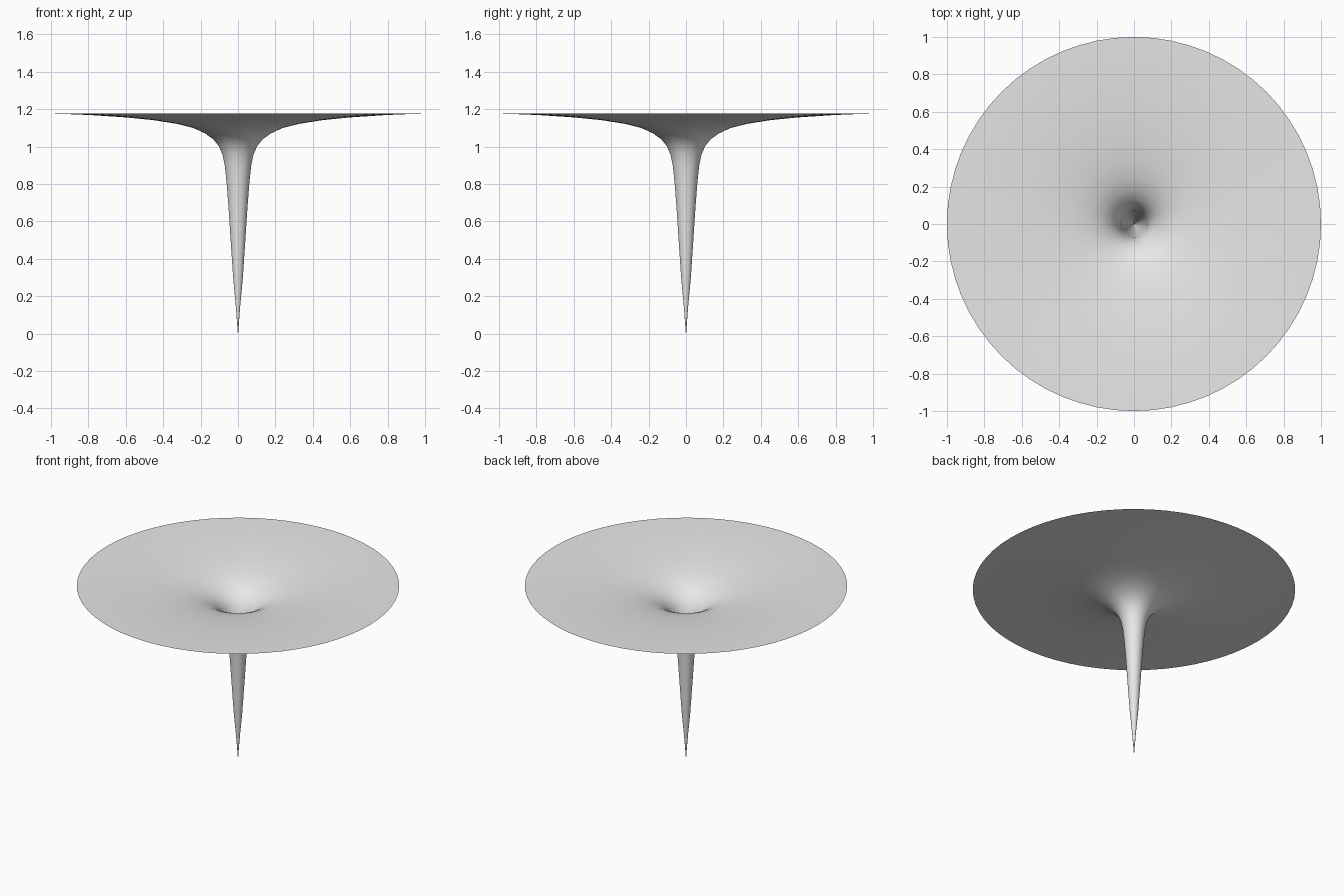
import bpy, bmesh, math

if "Cube" in bpy.data.objects:
    bpy.data.objects.remove(bpy.data.objects["Cube"])

SIDES = 64

# Funnel profile (radius, height), from the stem tip to the rim
PROFILE = [(0.001, 0.0), (0.003, 0.03), (0.012, 0.15), (0.026, 0.30), (0.038, 0.48),
           (0.051, 0.68), (0.062, 0.82), (0.071, 0.90), (0.082, 0.955),
           (0.101, 1.0), (0.130, 1.037), (0.175, 1.07), (0.240, 1.10),
           (0.330, 1.122), (0.45, 1.141), (0.60, 1.156), (0.78, 1.168),
           (0.92, 1.174), (1.0, 1.176)]

grey = bpy.data.materials.new("plain grey")
grey.diffuse_color = (0.8, 0.8, 0.8, 1)
grey.use_nodes = True
grey.node_tree.nodes["Principled BSDF"].inputs["Base Color"].default_value = grey.diffuse_color

# Open thin sheet revolved around z
bm = bmesh.new()
rings = []
for r, z in PROFILE:
    rings.append([bm.verts.new((r * math.cos(2 * math.pi * i / SIDES),
                                r * math.sin(2 * math.pi * i / SIDES), z))
                  for i in range(SIDES)])
for low, high in zip(rings, rings[1:]):
    for i in range(SIDES):
        j = (i + 1) % SIDES
        # Wound so that the upper, inner side is the front
        f = bm.faces.new((low[i], high[i], high[j], low[j]))
        f.smooth = True

mesh = bpy.data.meshes.new("funnel")
bm.to_mesh(mesh)
bm.free()
mesh.materials.append(grey)
funnel = bpy.data.objects.new("funnel", mesh)
bpy.context.collection.objects.link(funnel)
